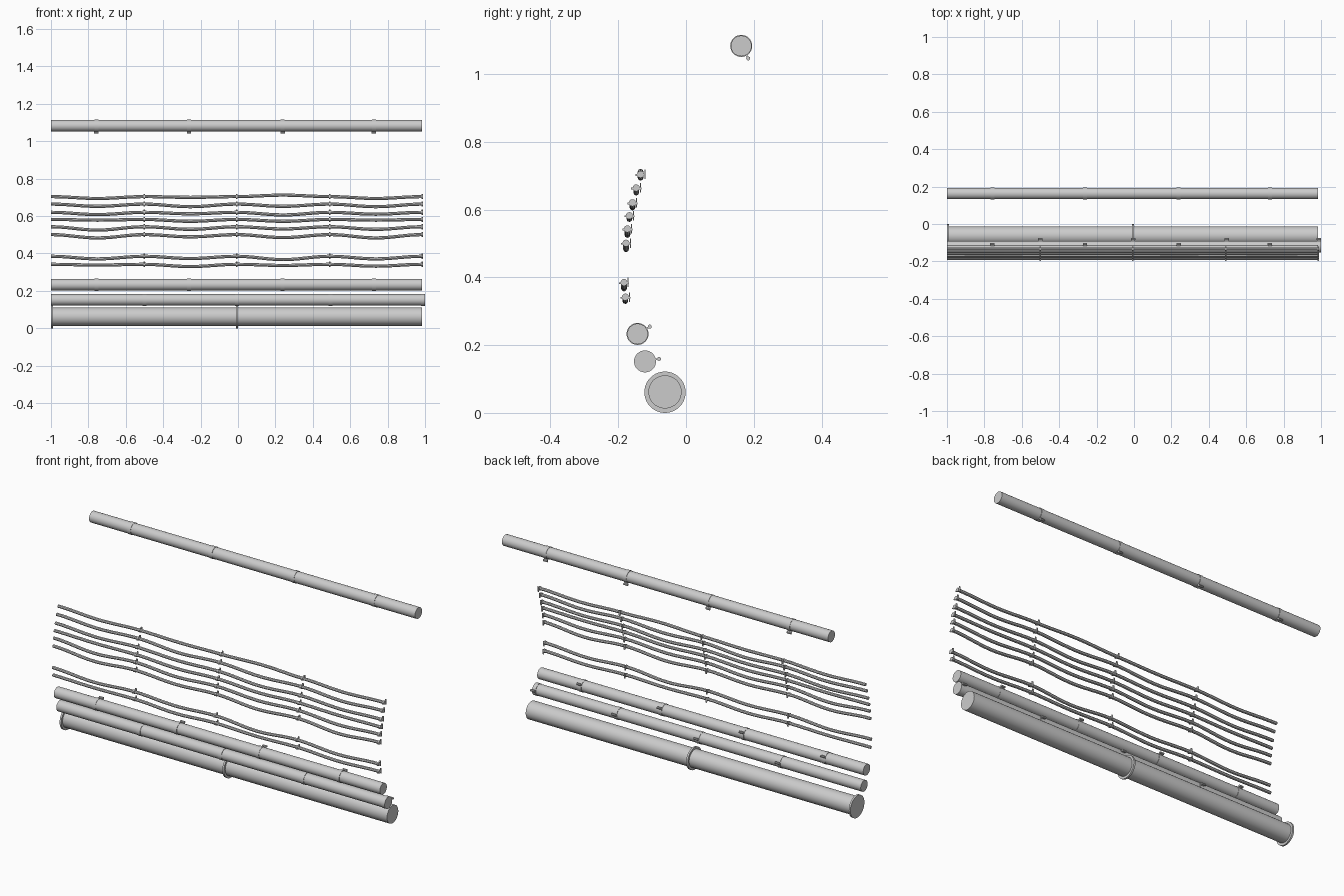
import bpy, bmesh
from math import pi, cos, atan2
from mathutils import Matrix, Vector

if "Cube" in bpy.data.objects:
    bpy.data.objects.remove(bpy.data.objects["Cube"])

X0, X1 = -0.995, 0.985


def finish(name, bm):
    me = bpy.data.meshes.new(name)
    bm.to_mesh(me)
    bm.free()
    ob = bpy.data.objects.new(name, me)
    bpy.context.collection.objects.link(ob)
    smooth(ob)
    return ob


def smooth(ob):
    bpy.ops.object.select_all(action='DESELECT')
    ob.select_set(True)
    bpy.context.view_layer.objects.active = ob
    bpy.ops.object.shade_smooth_by_angle()


def rod(bm, xa, xb, y, z, r, n=32):
    m = Matrix.Translation(((xa + xb) / 2, y, z)) @ Matrix.Rotation(pi / 2, 4, 'Y')
    bmesh.ops.create_cone(bm, cap_ends=True, segments=n, radius1=r, radius2=r,
                          depth=xb - xa, matrix=m)


def box(bm, loc, size, angle=0):
    m = (Matrix.Translation(loc) @ Matrix.Rotation(angle, 4, 'X')
         @ Matrix.Diagonal((*size, 1)))
    bmesh.ops.create_cube(bm, size=1, matrix=m)


# Large main pipe with thin flanges
bm = bmesh.new()
rod(bm, -0.999, X1, -0.062, 0.062, 0.049, 40)
finish("main_pipe", bm)
bm = bmesh.new()
for x in (-0.995, -0.005):
    rod(bm, x - 0.005, x + 0.005, -0.062, 0.061, 0.061, 40)
finish("main_pipe_flanges", bm)


# Small pipes held by collars with a bolt lug
def small_pipe(name, y, z, lug, clips):
    bm = bmesh.new()
    rod(bm, -1.0, X1, y, z, 0.0305)
    finish(name, bm)
    bm = bmesh.new()
    d = Vector((0, *lug)).normalized()
    a = atan2(d.z, d.y)
    for x in clips:
        rod(bm, x - 0.011, x + 0.011, y, z, 0.0325)
        box(bm, Vector((x, y, z)) + d * 0.035, (0.022, 0.014, 0.005), a)
        p = Vector((x, y, z)) + d * 0.042
        rod(bm, x - 0.012, x + 0.012, p.y, p.z, 0.006, 10)
    finish(name + "_collars", bm)


offset = (-0.757, -0.262, 0.238, 0.727)
small_pipe("upper_pipe", 0.163, 1.083, (7, -12.5), offset)
small_pipe("middle_pipe", -0.143, 0.233, (12.5, 7.5), offset)
small_pipe("lower_pipe", -0.121, 0.152, (14, 2.5), (-0.5, -0.005, 0.495, 0.989))

# Cables: y, z at the clips, and sag of each of the four spans
cables = [
    (-0.134, 0.704, (.010, .004, -.008, .010)),
    (-0.147, 0.664, (.012, .014, .012, .014)),
    (-0.158, 0.620, (.012, .008, .014, .010)),
    (-0.167, 0.582, (.004, .010, .010, .004)),
    (-0.173, 0.543, (.018, .014, .012, .014)),
    (-0.177, 0.501, (.018, .012, .016, .018)),
    (-0.183, 0.385, (.014, .012, .018, .014)),
    (-0.179, 0.342, (.004, .012, .006, .010)),
]
NODES = (-1.0, -0.502, -0.007, 0.49, 0.985)

for i, (y, z, sags) in enumerate(cables, 1):
    pts = []
    for k, sag in enumerate(sags):
        for j in range(12):
            t = j / 12
            pts.append((NODES[k] + (NODES[k + 1] - NODES[k]) * t, y,
                        z - sag * (1 - cos(2 * pi * t)) / 2))
    pts.append((0.988, y, z))
    cu = bpy.data.curves.new(f"cable_{i}", 'CURVE')
    cu.dimensions = '3D'
    cu.bevel_depth = 0.0085
    cu.bevel_resolution = 2
    cu.use_fill_caps = True
    sp = cu.splines.new('POLY')
    sp.points.add(len(pts) - 1)
    for p, co in zip(sp.points, pts):
        p.co = (*co, 1)
    ob = bpy.data.objects.new(f"cable_{i}", cu)
    bpy.context.collection.objects.link(ob)
    bpy.ops.object.select_all(action='DESELECT')
    ob.select_set(True)
    bpy.context.view_layer.objects.active = ob
    bpy.ops.object.convert(target='MESH')
    smooth(bpy.context.view_layer.objects.active)

    # Cable clips: ring, cross bar and back plate
    bm = bmesh.new()
    for x in NODES[1:]:
        rod(bm, x - 0.004, x + 0.004, y, z, 0.0105, 12)
        box(bm, (x, y, z - 0.002), (0.007, 0.030, 0.005))
        box(bm, (x, y + 0.0125, z), (0.008, 0.003, 0.028))
    finish(f"cable_{i}_clips", bm)
